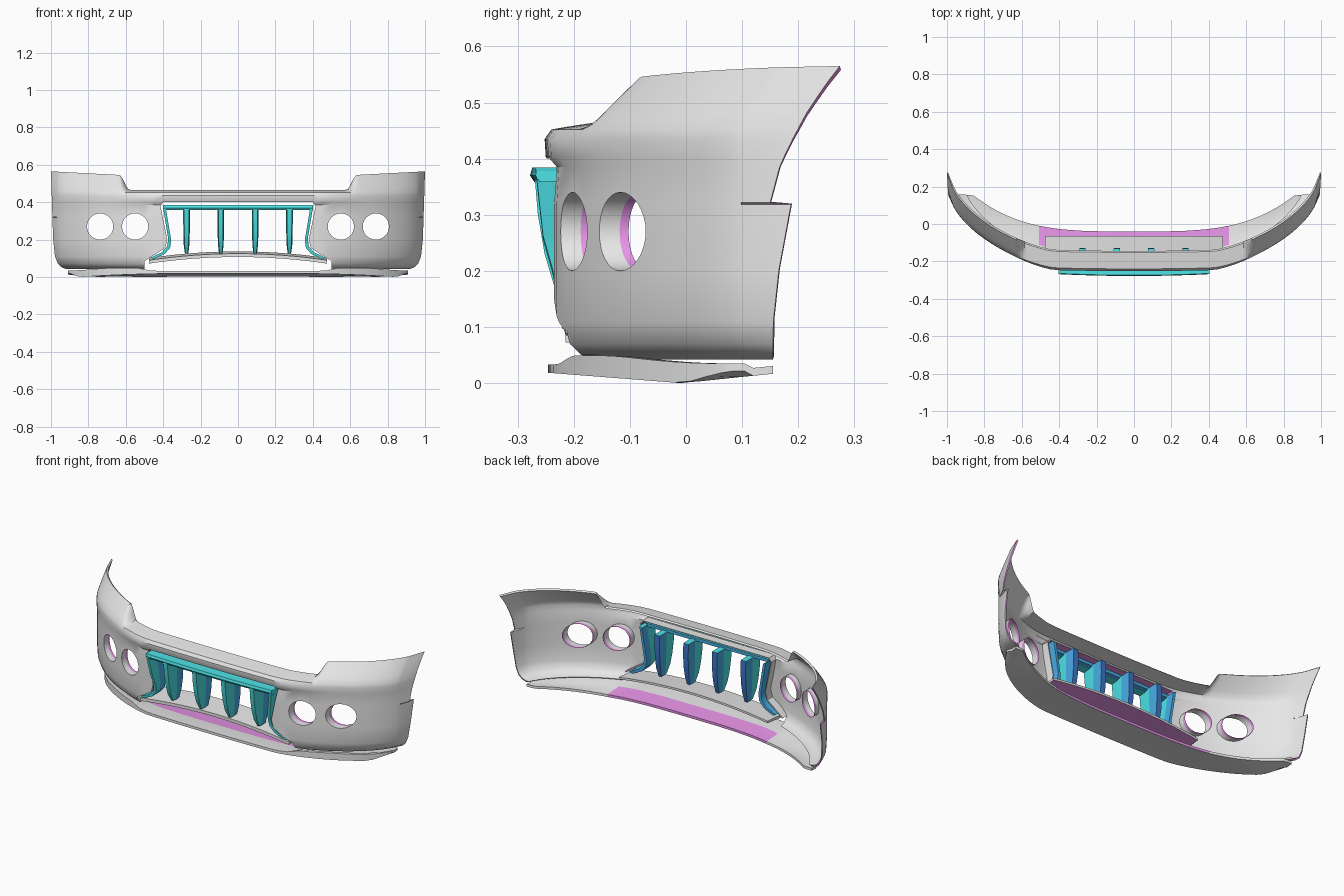
import bpy, bmesh, math

cube = bpy.data.objects.get("Cube")
if cube:
    bpy.data.objects.remove(cube, do_unlink=True)


def material(name, r, g, b):
    m = bpy.data.materials.new(name)
    m.use_nodes = True
    m.diffuse_color = (r, g, b, 1)
    for node in m.node_tree.nodes:
        if node.type == 'BSDF_PRINCIPLED':
            node.inputs["Base Color"].default_value = (r, g, b, 1)
    return m


GREY = material("light grey", .88, .88, .88)
PINK = material("pink", .8, .3, .8)
TEAL = material("teal", .08, .85, .88)
SKY = material("light blue", .07, .45, .85)
BLUE = material("dark blue", .05, .18, .6)


def loft(name, rings, mats, rule=lambda j, c: 0, caps=True, smooth=True):
    """Skin equal rings of points; rule(ring side, face centre) picks the material."""
    bm = bmesh.new()
    vs = [[bm.verts.new(p) for p in ring] for ring in rings]
    m = len(rings[0])

    def face(j, pts):
        f = bm.faces.new(pts)
        f.material_index = rule(j, f.calc_center_median())

    for a, b in zip(vs, vs[1:]):
        for j in range(m if caps else m - 1):
            k = (j + 1) % m
            face(j, (a[j], a[k], b[k], b[j]))
    if caps:
        for r in (vs[0], vs[-1]):
            for j in range(m // 2 - 1):
                face(-1, (r[j], r[j + 1], r[m - 2 - j], r[m - 1 - j]))
    bmesh.ops.recalc_face_normals(bm, faces=bm.faces)
    me = bpy.data.meshes.new(name)
    bm.to_mesh(me)
    bm.free()
    for mat in mats:
        me.materials.append(mat)
    ob = bpy.data.objects.new(name, me)
    bpy.context.collection.objects.link(ob)
    if smooth:
        shade(ob)
    return ob


def shade(ob):
    bpy.ops.object.select_all(action='DESELECT')
    ob.select_set(True)
    bpy.context.view_layer.objects.active = ob
    bpy.ops.object.shade_smooth_by_angle(angle=math.radians(35))


def ramp(x, a, b):
    t = min(1, max(0, (x - a) / (b - a)))
    return t * t * (3 - 2 * t)


def interp(pts, z):
    for (a, p), (b, q) in zip(pts, pts[1:]):
        if z <= b:
            return p + (q - p) * max(0, (z - a) / (b - a))
    return pts[-1][1]


def contour(x):
    """Plan outline of the bumper skin."""
    x = abs(x)
    t = min(1, max(0, (x - .42) / .57))
    return -.24 + .03 * x * x + .39 * (1 - (1 - t ** 1.4) ** .55)


# Bumper skin: rows of height, setback and width scale, swept across stations
ROWS = [(.042, .05, .93), (.05, .025, .955), (.07, .008, .978), (.11, 0, .993), (.2, 0, 1),
        (.318, 0, 1), (.322, 0, 1), (.385, .004, 1), (.403, -.01, 1), (.435, -.012, 1), (.452, 0, 1)]
UPPER = [(.25, .02), (.5, .042), (.75, .065), (1, .088)]
REAR = [(.05, .155), (.15, .156), (.318, .187), (.322, .15), (.37, .16), (.42, .182),
        (.48, .214), (.53, .247), (.57, .278)]
HALF = [0, .1, .2, .3, .4, .45, .5, .54, .57, .585, .6, .61, .62, .63, .645, .68, .72, .76, .8,
        .84, .88, .91, .935, .955, .967, 1]


def skin(x):
    a, s = abs(x), (1 if x >= 0 else -1)
    end = a > .99
    ledge = 1 - .75 * ramp(a, .4, .75)
    rows = [(z, dy * ledge if z > .38 else dy, sx) for z, dy, sx in ROWS]
    for t, dy in UPPER:
        low = .452 + .014 * t
        high = .452 + t * (.093 + .02 * (a - .62) / .38)
        rows.append((low + (high - low) * ramp(a, .58, .635), dy, 1))
    pts = []
    for z, dy, sx in rows:
        if end:
            pts.append((s * (.982 + .018 * z / .566) * sx, interp(REAR, z), z))
        else:
            pts.append((x * sx, contour(a) + dy, z))
    n = len(pts)
    back = [(p[0] * .994, p[1] + (.002 if end else .008), p[2] + .007 * (1 - 2 * k / (n - 1)))
            for k, p in enumerate(pts)]
    return pts + back[::-1]


stations = [-x for x in HALF[:0:-1]] + HALF
bumper = loft("bumper_skin", [skin(x) for x in stations], [GREY, PINK],
              lambda j, c: 1 if j == -1 else 0, smooth=False)

# Cut the central opening and the four round lamp holes
OPENING = [(.4, .4), (.415, .38), (.378, .2), (.39, .155), (.5, .085), (.5, -.1)]
outline = OPENING + [(-x, z) for x, z in OPENING[::-1]]
cutters = [loft("opening_cutter", [[(x, y, z) for x, z in outline] for y in (-.6, .1)], [], smooth=False)]
HOLES = [s * x for s in (-1, 1) for x in (.55, .737)]


def circle(cx, r):
    return [(cx + r * math.cos(i * math.tau / 32), .27 + r * math.sin(i * math.tau / 32)) for i in range(32)]


for cx in HOLES:
    cutters.append(loft("lamp_cutter", [[(x, y, z) for x, z in circle(cx, .07)] for y in (-.6, .3)],
                        [], smooth=False))
for c in cutters:
    c.hide_render = True
    bpy.context.view_layer.objects.active = bumper
    mod = bumper.modifiers.new("cut", 'BOOLEAN')
    mod.operation, mod.solver, mod.object = 'DIFFERENCE', 'EXACT', c
    bpy.ops.object.modifier_apply(modifier=mod.name)
    bpy.data.objects.remove(c, do_unlink=True)
shade(bumper)

# Lamp hole sleeves: grey at the mouth, pink behind
for i, cx in enumerate(HOLES):
    ring = circle(cx, .0695)
    loft(f"lamp_sleeve_{i + 1}", [[(x, contour(x) + d, z) for d in (.002, .036, .052)]
                                  for x, z in ring + ring[:1]],
         [GREY, PINK], lambda j, c: j, caps=False)

# Turned-in flange round the opening: pink inside, grey outside
path = [(-x, z) for x, z in OPENING[4::-1]] + OPENING[:5]
loft("opening_flange", [[(x, contour(x) + .004, z), (x, contour(x) + .055, z),
                         (x * 1.01, contour(x) + .055, z + .004), (x * 1.01, contour(x) + .004, z + .004)]
                        for x, z in path],
     [PINK, GREY], lambda j, c: 0 if j == 0 else 1)

# Lower lip: a shallow tray following the bumper outline


def under(y):
    return max(-(y + .01) * .078, (y + .01) * .1)


def lip(x):
    a = abs(x)
    y0 = contour(a / .945) - .006
    y2 = min(.155, -.04 + .33 * a ** 3.5)
    y1 = y0 + (y2 - y0) * .5
    top = .033 + .016 * ramp(a, .45, .55) - .014 * ramp(a, .65, .9)
    lift = .012 * ramp(a, .84, .91)
    return [(x, y0, top), (x, y0 + .02, top), (x, y1, under(y1) + .014), (x, y2, under(y2) + .014),
            (x, y2, under(y2)), (x, y1, under(y1)), (x, y0 + .02, under(y0) + lift), (x, y0, under(y0) + lift)]


loft("lower_lip", [lip(x * .91 / .967) for x in stations[1:-1]], [GREY, PINK],
     lambda j, c: 1 if j in (2, 3) and abs(c.x) < .5 else 0)

# Arched shelf under the grille, reaching back over the lip
shelf = []
for i in range(-8, 9):
    x = .475 * i / 8
    z = .137 - .035 * (i / 8) ** 2
    shelf.append([(x, -.215, z - .012), (x, -.065, z), (x, -.065, z - .012), (x, -.215, z - .03)])
loft("arched_shelf", shelf, [GREY, PINK], lambda j, c: 1 if j == 2 else 0)

# Grille: top bar, flared side brackets and four tapering blades
bar = []
for i in range(-6, 7):
    x = .402 * i / 6
    y = -.278 + .06 * x * x
    bar.append([(x, y, .37), (x, y + .004, .384), (x, -.2, .384), (x, -.2, .366), (x, -.225, .36), (x, y + .008, .358)])
loft("grille_top_bar", bar, [TEAL, SKY], lambda j, c: 1 if j in (2, 3) else 0)

BRACKET = [(.396, .38, -.268), (.376, .26, -.255), (.366, .2, -.238), (.372, .16, -.23),
           (.4, .128, -.226), (.46, .1, -.22)]
for side, s in (("left", 1), ("right", -1)):
    loft(f"grille_bracket_{side}",
         [[(s * (x - .009), y, z - .004), (s * (x - .009), -.195, z - .004), (s * (x - .009), -.15, z - .004),
           (s * (x + .007), -.15, z + .004), (s * (x + .007), -.195, z + .004), (s * (x + .007), y, z + .004)]
          for x, z, y in BRACKET],
         [TEAL, SKY], lambda j, c: 1 if j in (1, 2, 3) else 0)

BLADE = [(.372, -.27, -.13, .018), (.3, -.264, -.128, .018), (.23, -.252, -.132, .017),
         (.17, -.234, -.142, .015), (.125, -.208, -.155, .009)]
for i, cx in enumerate((-.275, -.092, .092, .275)):
    loft(f"grille_blade_{i + 1}",
         [[(cx - w * .7, y, z), (cx - w, -.187, z), (cx - w * .9, back, z),
           (cx + w * .9, back, z), (cx + w, -.187, z), (cx + w * .7, y, z)] for z, y, back, w in BLADE],
         [TEAL, SKY, BLUE], lambda j, c: 2 if j == 2 else (1 if j in (1, 3) else 0))
